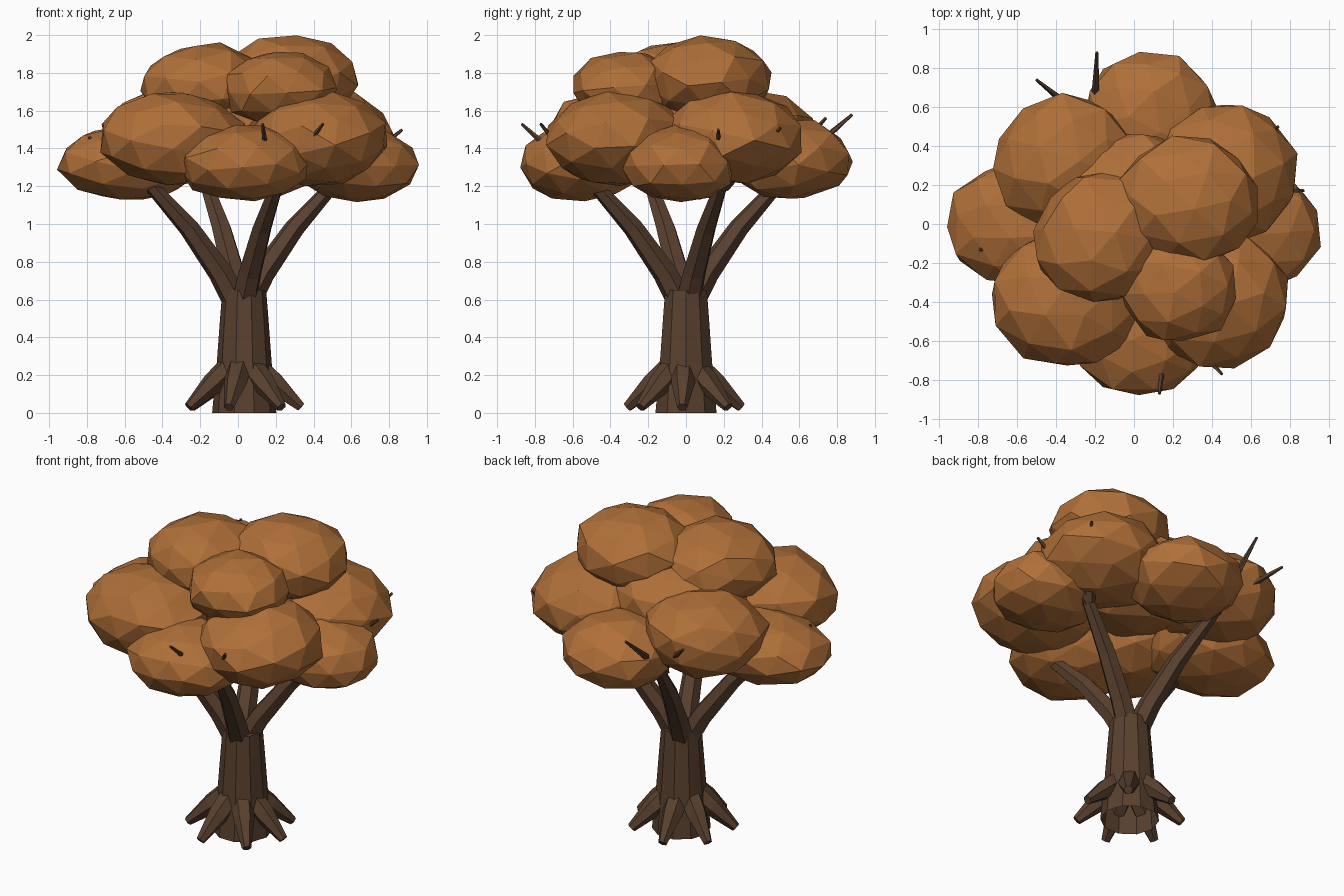
import bpy, bmesh, math, random
from mathutils import Vector, Matrix

random.seed(4)
if "Cube" in bpy.data.objects:
    bpy.data.objects.remove(bpy.data.objects["Cube"])


def material(name, color):
    m = bpy.data.materials.new(name)
    m.use_nodes = True
    m.diffuse_color = (*color, 1)
    m.node_tree.nodes["Principled BSDF"].inputs["Base Color"].default_value = (*color, 1)
    return m


BARK = material("dark brown bark", (0.1, 0.052, 0.028))
LEAF = material("autumn orange leaves", (0.43, 0.16, 0.04))


def finish(name, bm, mat):
    bmesh.ops.recalc_face_normals(bm, faces=bm.faces)
    mesh = bpy.data.meshes.new(name)
    bm.to_mesh(mesh)
    bm.free()
    mesh.materials.append(mat)
    obj = bpy.data.objects.new(name, mesh)
    bpy.context.collection.objects.link(obj)


def limb(name, points, radii, sides, open_base=False):
    """Tapered faceted tube through the points."""
    bm = bmesh.new()
    pts = [Vector(p) for p in points]
    rings = []
    for i, (p, r) in enumerate(zip(pts, radii)):
        d = pts[min(i + 1, len(pts) - 1)] - pts[max(i - 1, 0)]
        rot = d.to_track_quat('Z', 'Y')
        rings.append([bm.verts.new(p + rot @ Vector((r * math.cos(a), r * math.sin(a), 0)))
                      for a in (math.tau * k / sides for k in range(sides))])
    for lo, hi in zip(rings, rings[1:]):
        for k in range(sides):
            n = (k + 1) % sides
            bm.faces.new((lo[k], lo[n], hi[n], hi[k]))
    if not open_base:
        bm.faces.new(rings[0])
    bm.faces.new(rings[-1])
    finish(name, bm, BARK)


def clump(name, center, size):
    """Low-poly, slightly irregular leaf mass."""
    bm = bmesh.new()
    bmesh.ops.create_icosphere(bm, subdivisions=2, radius=1.03)
    turn = Matrix.Rotation(random.uniform(0, math.tau), 3, 'Z') @ Matrix.Rotation(random.uniform(0, 1), 3, 'X')
    for v in bm.verts:
        p = turn @ v.co * random.uniform(0.95, 1.05)
        v.co = Vector(center) + Vector([a * b for a, b in zip(p, size)])
    finish(name, bm, LEAF)


# Trunk, open underneath
CX = 0.033
limb("trunk", [(CX, 0, 0), (CX, 0, 0.27), (CX, 0, 0.5), (CX, 0, 0.65)],
     [0.17, 0.145, 0.128, 0.116], 10, open_base=True)

# Roots
for i in range(7):
    a = math.tau * i / 7 + random.uniform(-0.06, 0.06)
    c, s = math.cos(a), math.sin(a)
    path = ((0.08, 0.235), (0.17, 0.155), (0.31, 0.03))
    limb(f"root_{i + 1}", [(0.025 + r * c, r * s - 0.01, z) for r, z in path],
         [0.066, 0.062, 0.027], 6)

# Main branches, a quarter turn apart
for i in range(4):
    a = math.radians(21 + 90 * i)
    c, s = math.cos(a), math.sin(a)
    path = ((0.04, 0.6), (0.12, 0.74), (0.3, 0.98), (0.56, 1.25))
    limb(f"branch_{i + 1}", [(CX * 0.6 + r * c, r * s, z) for r, z in path],
         [0.07, 0.065, 0.054, 0.034], 6)

# Twigs poking through the leaves
twigs = [((0.17, -0.5, 1.2), (0.13, -0.87, 1.53)), ((0.2, -0.5, 1.2), (0.45, -0.77, 1.53)),
         ((0.5, 0.18, 1.2), (0.87, 0.17, 1.5)), ((0.5, 0.2, 1.2), (0.74, 0.5, 1.51)),
         ((-0.2, 0.5, 1.25), (-0.19, 0.88, 1.58)), ((-0.2, 0.5, 1.3), (-0.5, 0.74, 1.56)),
         ((-0.5, -0.18, 1.2), (-0.79, -0.13, 1.46))]
for i, (start, end) in enumerate(twigs):
    limb(f"twig_{i + 1}", [start, end], [0.034, 0.008], 5)

# Leaf clumps: low ring, middle ring, crown
clump("low_leaves_right", (-0.57, 0.0, 1.325), (0.38, 0.32, 0.195))
clump("low_leaves_front", (0.04, -0.565, 1.32), (0.34, 0.32, 0.205))
clump("low_leaves_left", (0.63, -0.04, 1.315), (0.33, 0.30, 0.20))
clump("low_leaves_back", (0.08, 0.545, 1.345), (0.33, 0.33, 0.21))
clump("middle_leaves_front_right", (-0.345, -0.385, 1.455), (0.375, 0.355, 0.25))
clump("middle_leaves_front_left", (0.42, -0.38, 1.45), (0.36, 0.36, 0.245))
clump("middle_leaves_back_left", (0.46, 0.245, 1.46), (0.37, 0.365, 0.24))
clump("middle_leaves_back_right", (-0.355, 0.32, 1.475), (0.36, 0.345, 0.245))
clump("inner_leaves", (0.03, 0.05, 1.55), (0.42, 0.40, 0.26))
clump("crown_leaves_right", (-0.17, -0.07, 1.73), (0.34, 0.33, 0.22))
clump("crown_leaves_left", (0.275, 0.12, 1.765), (0.365, 0.32, 0.235))
clump("crown_leaves_front", (0.23, -0.32, 1.715), (0.305, 0.28, 0.195))
